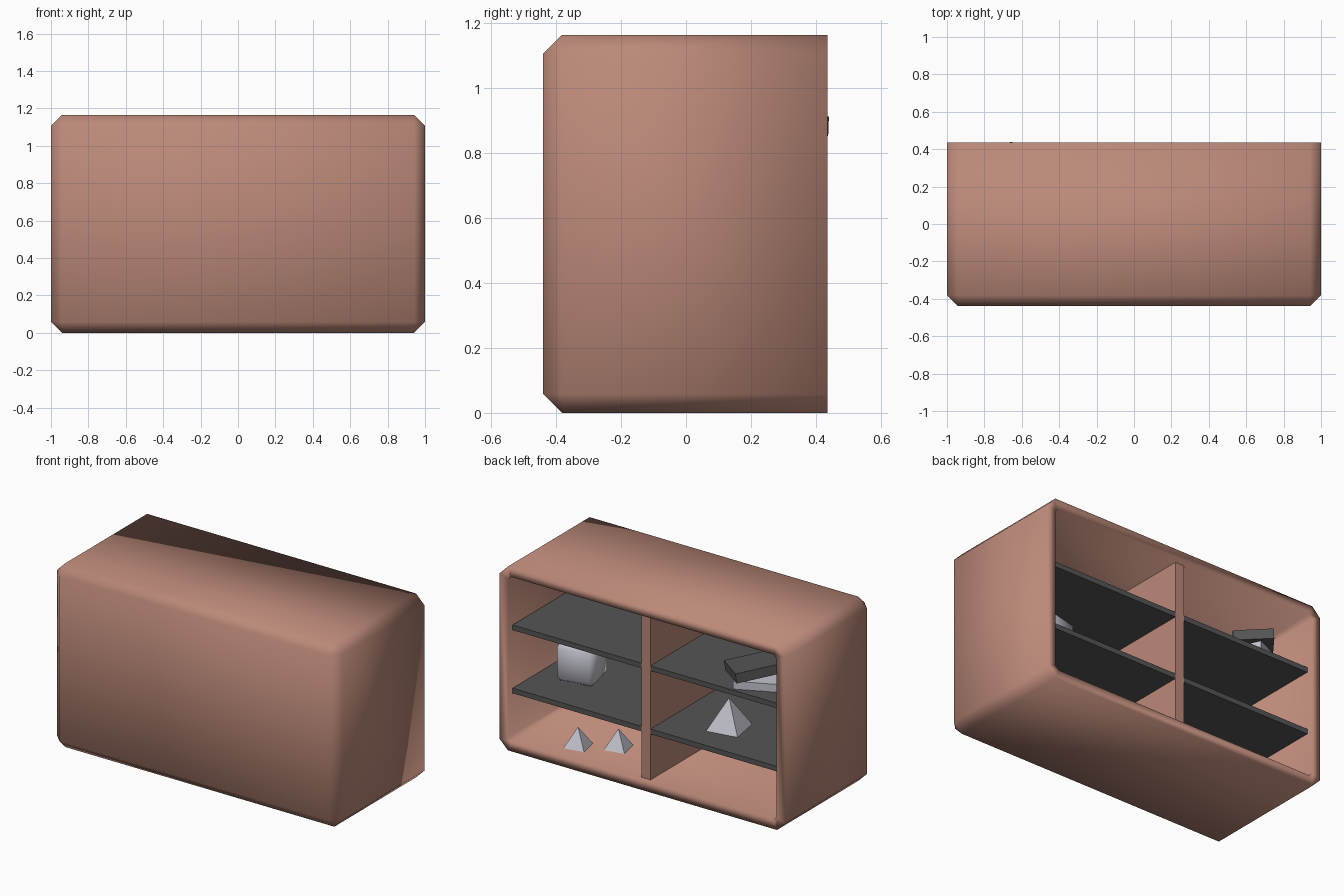
import bpy, bmesh, math
from mathutils import Matrix, Vector

if "Cube" in bpy.data.objects:
    bpy.data.objects.remove(bpy.data.objects["Cube"])


def material(name, rgb):
    m = bpy.data.materials.new(name)
    m.diffuse_color = (*rgb, 1)
    m.use_nodes = True
    m.node_tree.nodes["Principled BSDF"].inputs["Base Color"].default_value = m.diffuse_color
    return m


CLAY = material("clay", (0.50, 0.25, 0.19))
DARK = material("charcoal", (0.09, 0.09, 0.09))
PALE = material("pale_grey", (0.55, 0.55, 0.62))


def finish(name, bm, mat, smooth=None):
    bmesh.ops.recalc_face_normals(bm, faces=bm.faces)
    me = bpy.data.meshes.new(name)
    bm.to_mesh(me)
    bm.free()
    ob = bpy.data.objects.new(name, me)
    bpy.context.collection.objects.link(ob)
    me.materials.append(mat)
    if smooth:
        bpy.ops.object.select_all(action='DESELECT')
        ob.select_set(True)
        bpy.context.view_layer.objects.active = ob
        bpy.ops.object.shade_smooth_by_angle(angle=math.radians(smooth))
    return ob


def box(name, lo, hi, mat, bevel=0):
    lo, hi = Vector(lo), Vector(hi)
    bm = bmesh.new()
    bmesh.ops.create_cube(bm, size=1)
    bmesh.ops.scale(bm, vec=hi - lo, verts=bm.verts)
    if bevel:
        bmesh.ops.bevel(bm, geom=bm.edges[:], offset=bevel, segments=1, affect='EDGES')
    ob = finish(name, bm, mat, 60 if bevel else None)
    ob.location = (lo + hi) / 2
    return ob


def pyramid(name, loc, side, height, turn):
    bm = bmesh.new()
    bmesh.ops.create_cone(bm, cap_ends=True, segments=4, radius1=side / math.sqrt(2), radius2=0,
                          depth=height, matrix=Matrix.Rotation(math.radians(45 + turn), 4, 'Z'))
    bmesh.ops.remove_doubles(bm, verts=bm.verts, dist=1e-5)
    ob = finish(name, bm, PALE)
    ob.location = Vector(loc) + Vector((0, 0, height / 2))
    return ob


# chamfered outer shell, open at the back
bm = bmesh.new()
bmesh.ops.create_cube(bm, size=1)
bmesh.ops.scale(bm, vec=(2, 0.875, 1.164), verts=bm.verts)
bmesh.ops.translate(bm, vec=(0, -0.002, 0.582), verts=bm.verts)
back = [f for f in bm.faces if f.calc_center_median().y > 0.4]
bmesh.ops.delete(bm, geom=back, context='FACES_ONLY')
edges = [e for e in bm.edges if not e.is_boundary]
bmesh.ops.bevel(bm, geom=edges, offset=0.058, segments=1, affect='EDGES')
shell = finish("cabinet_shell", bm, CLAY, 60)
thick = shell.modifiers.new("walls", 'SOLIDIFY')
thick.thickness = 0.06
thick.offset = -1
thick.use_even_offset = True
# keep solidify ahead of the smoothing modifier, if there is one
shell.modifiers.move(len(shell.modifiers) - 1, 0)

# centre divider and four shelves
box("divider", (-0.032, -0.39, 0.05), (0.032, 0.40, 1.11), CLAY)
for side, x0, x1 in (("left", -0.935, -0.03), ("right", 0.03, 0.935)):
    for level, z in (("lower", 0.35), ("upper", 0.75)):
        box(f"{level}_{side}_shelf", (x0, -0.385, z), (x1, 0.40, z + 0.032), DARK)

# ornaments on the shelves and floor
block = box("ornament_block", (0.57, -0.065, 0.382), (0.81, 0.175, 0.63), PALE, 0.03)
block.rotation_euler.z = math.radians(14)
pyramid("large_pyramid", (-0.39, 0.126, 0.382), 0.20, 0.19, 10)
pyramid("small_pyramid_a", (0.574, 0.26, 0.06), 0.13, 0.12, 12)
pyramid("small_pyramid_b", (0.37, 0.147, 0.06), 0.13, 0.12, 12)

# two stacked books
pale_book = box("lower_book", (-0.84, 0.11, 0.785), (-0.54, 0.34, 0.835), PALE)
pale_book.rotation_euler.z = math.radians(25)
dark_book = box("upper_book", (-0.81, 0.135, 0.86), (-0.51, 0.365, 0.92), DARK)
dark_book.rotation_euler = (math.radians(4), math.radians(6), math.radians(52))
